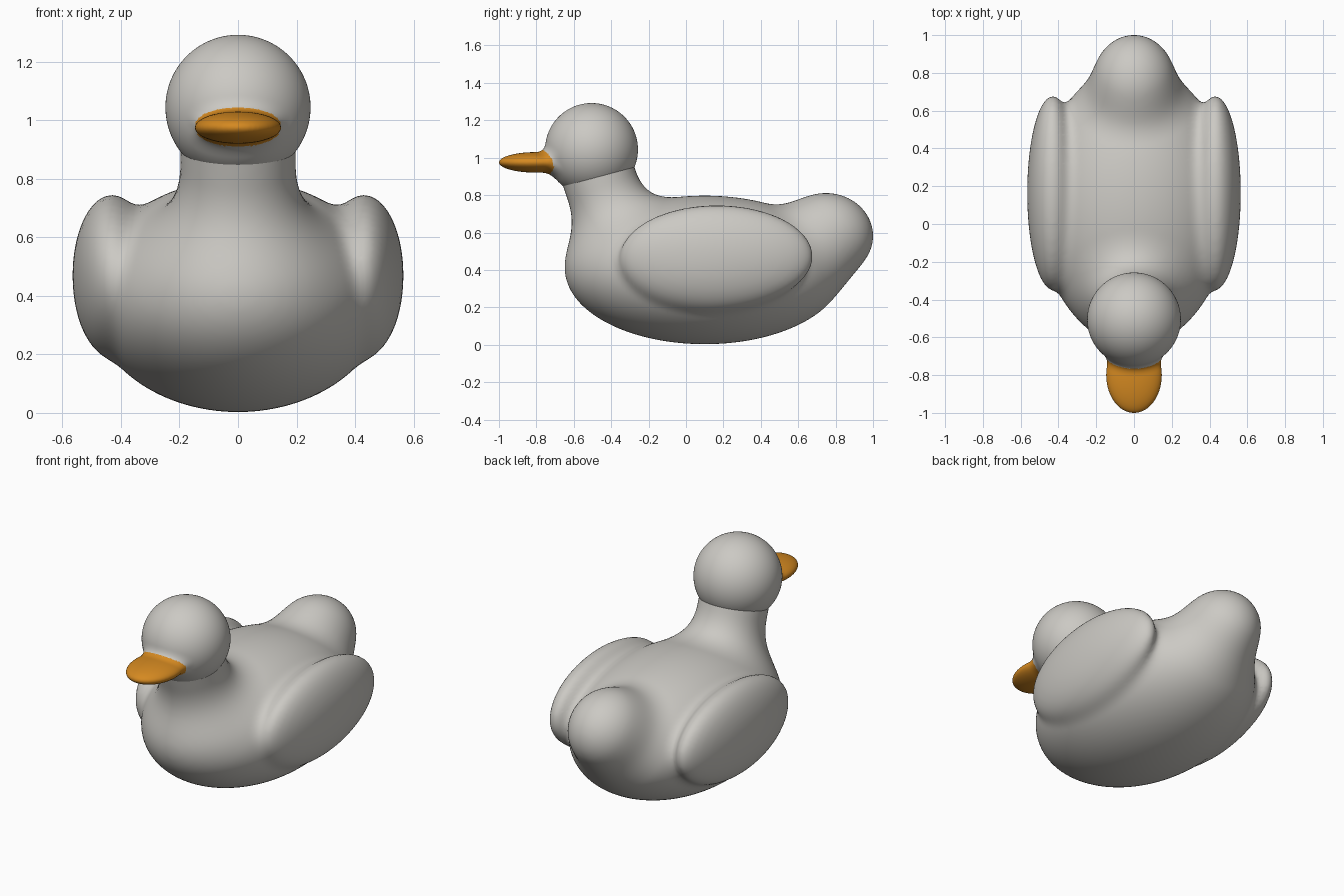
import bpy, bmesh
from mathutils import Vector, Matrix

if "Cube" in bpy.data.objects:
    bpy.data.objects.remove(bpy.data.objects["Cube"])


def material(name, color):
    m = bpy.data.materials.new(name)
    m.diffuse_color = (*color, 1.0)
    m.use_nodes = True
    m.node_tree.nodes["Principled BSDF"].inputs["Base Color"].default_value = m.diffuse_color
    return m


GREY = material("soft_grey", (0.60, 0.585, 0.55))
ORANGE = material("orange", (0.66, 0.25, 0.015))


# distance helpers used to melt the rounded forms into each other
def ellipsoid(x, y, z, c, r):
    ax, ay, az = (x - c[0]) / r[0], (y - c[1]) / r[1], (z - c[2]) / r[2]
    k0 = (ax * ax + ay * ay + az * az) ** 0.5
    k1 = ((ax / r[0]) ** 2 + (ay / r[1]) ** 2 + (az / r[2]) ** 2) ** 0.5
    return k0 * (k0 - 1.0) / max(k1, 1e-6)


def capsule(x, y, z, a, b, r):
    dy, dz = b[1] - a[1], b[2] - a[2]
    t = ((y - a[1]) * dy + (z - a[2]) * dz) / (dy * dy + dz * dz)
    t = min(1.0, max(0.0, t))
    return (x * x + (y - a[1] - t * dy) ** 2 + (z - a[2] - t * dz) ** 2) ** 0.5 - r


def blend(a, b, k):
    h = max(k - abs(a - b), 0.0)
    return min(a, b) - h * h / (4.0 * k)


# main forms: centre and radii
TORSO = ((0, 0.10, 0.40), (0.51, 0.745, 0.397))
TAIL = ((0, 0.748, 0.582), (0.22, 0.252, 0.229))
WING = ((0.43, 0.165, 0.472), (0.135, 0.51, 0.272))
NECK_A, NECK_B, NECK_R = (0, -0.35, 0.55), (0, -0.50, 1.0), 0.197
HEAD = ((0, -0.505, 1.044), (0.248, 0.248, 0.248))
BEAK = ((0, -0.80, 0.975), (0.147, 0.20, 0.055))


def body_distance(x, y, z):
    d = ellipsoid(x, y, z, *TORSO)
    d = blend(d, ellipsoid(x, y, z, *TAIL), 0.13)
    d = blend(d, capsule(x, y, z, NECK_A, NECK_B, NECK_R), 0.18)
    return blend(d, ellipsoid(abs(x), y, z, *WING), 0.065)


def head_distance(x, y, z):
    return blend(ellipsoid(x, y, z, *HEAD), ellipsoid(x, y, z, *BEAK), 0.055)


def project(bm, dist, steps):
    e = 0.001
    for _ in range(steps):
        for v in bm.verts:
            x, y, z = v.co
            d = dist(x, y, z)
            g = Vector((dist(x + e, y, z) - d, dist(x, y + e, z) - d,
                        dist(x, y, z + e) - d)) / e
            move = g * (d / max(g.length_squared, 0.2))
            if move.length > 0.05:
                move *= 0.05 / move.length
            v.co -= move


def sculpt(name, forms, dist, voxel):
    # fuse the overlapping ellipsoids, then relax them onto the blended surface
    bm = bmesh.new()
    for c, r in forms:
        bmesh.ops.create_uvsphere(
            bm, u_segments=48, v_segments=32, radius=1.0,
            matrix=Matrix.Translation(c) @ Matrix.Diagonal((*r, 1.0)))
    mesh = bpy.data.meshes.new(name)
    bm.to_mesh(mesh)
    bm.free()
    obj = bpy.data.objects.new(name, mesh)
    bpy.context.collection.objects.link(obj)
    mod = obj.modifiers.new("fuse", 'REMESH')
    mod.mode = 'VOXEL'
    mod.voxel_size = voxel
    dg = bpy.context.evaluated_depsgraph_get()
    fused = bpy.data.meshes.new_from_object(obj.evaluated_get(dg))
    obj.modifiers.clear()
    obj.data = fused
    bm = bmesh.new()
    bm.from_mesh(fused)
    for _ in range(3):
        for _ in range(2):
            bmesh.ops.smooth_vert(bm, verts=bm.verts, factor=0.5,
                                  use_axis_x=True, use_axis_y=True, use_axis_z=True)
        project(bm, dist, 2)
    bm.to_mesh(fused)
    bm.free()
    fused.name = name
    fused.materials.clear()
    fused.materials.append(GREY)
    for p in fused.polygons:
        p.use_smooth = True
        p.material_index = 0
    return obj


# body with neck, tail and wings
a, b = Vector(NECK_A), Vector(NECK_B)
neck_balls = [(tuple(a.lerp(b, i / 5)), (NECK_R,) * 3) for i in range(6)]
left_wing = ((-WING[0][0], WING[0][1], WING[0][2]), WING[1])
sculpt("body", [TORSO, TAIL, WING, left_wing] + neck_balls, body_distance, 0.022)

# head with the beak coloured where its form is nearest
head = sculpt("head_and_beak", [HEAD, BEAK], head_distance, 0.009)
head.data.materials.append(ORANGE)
for p in head.data.polygons:
    if ellipsoid(*p.center, *BEAK) < ellipsoid(*p.center, *HEAD):
        p.material_index = 1
